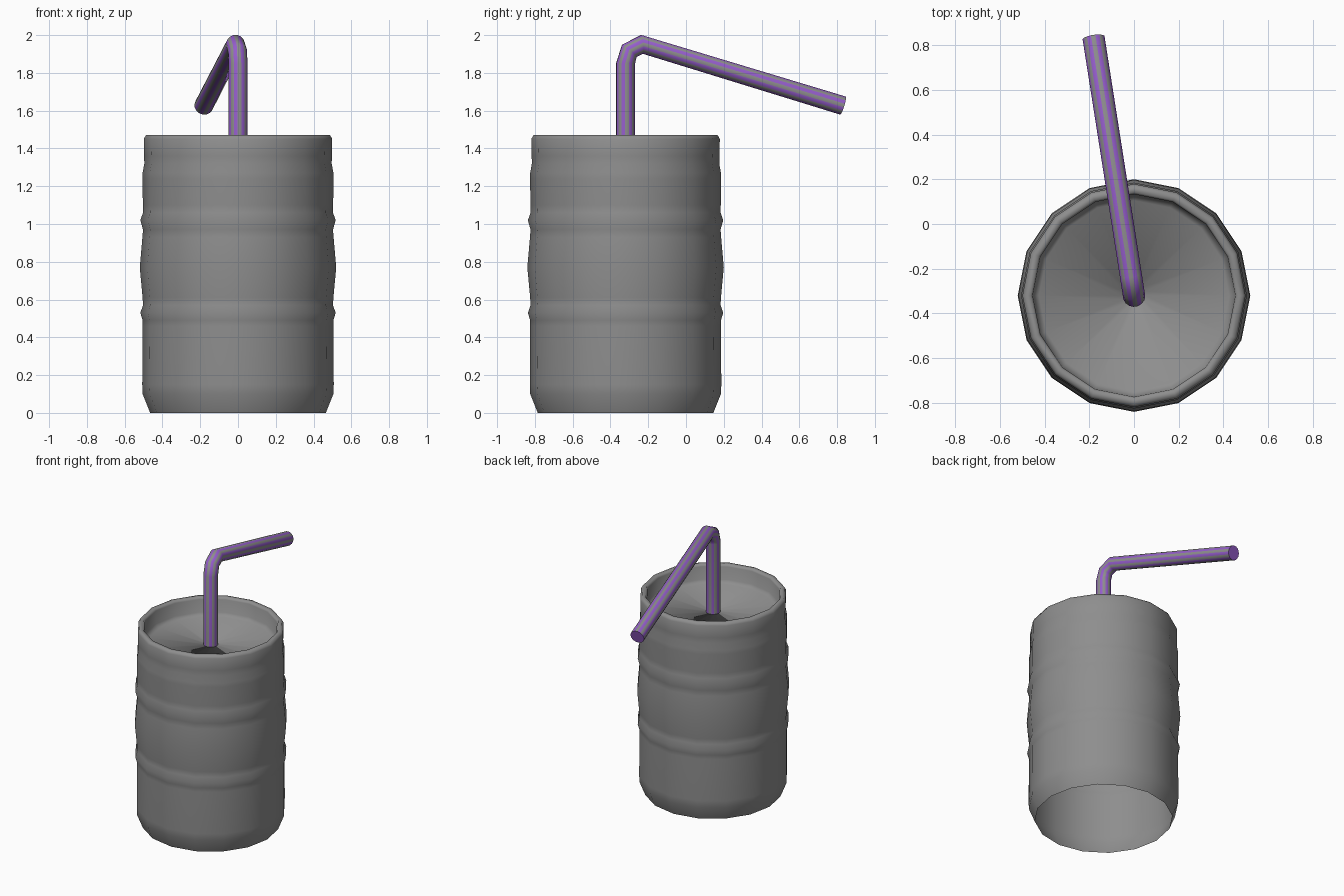
import bpy, bmesh
from math import sin, cos, pi, radians
from mathutils import Vector

if "Cube" in bpy.data.objects:
    bpy.data.objects.remove(bpy.data.objects["Cube"])

CY = -0.32  # y of the can axis


def finish(name, bm, angle, mats):
    mesh = bpy.data.meshes.new(name)
    bm.to_mesh(mesh)
    bm.free()
    for m in mats:
        mesh.materials.append(m)
    obj = bpy.data.objects.new(name, mesh)
    bpy.context.collection.objects.link(obj)
    bpy.ops.object.select_all(action='DESELECT')
    obj.select_set(True)
    bpy.context.view_layer.objects.active = obj
    bpy.ops.object.shade_smooth_by_angle(angle=radians(angle))
    return obj


def material(name, rgb):
    m = bpy.data.materials.new(name)
    m.diffuse_color = (*rgb, 1)
    m.use_nodes = True
    m.node_tree.nodes["Principled BSDF"].inputs["Base Color"].default_value = m.diffuse_color
    return m


def skin(bm, rings):
    """Bridge consecutive rings of points; returns (side index, face) pairs and the vertex rings."""
    vs = [[bm.verts.new(p) for p in ring] for ring in rings]
    n = len(vs[0])
    sides = []
    for a, b in zip(vs, vs[1:]):
        for i in range(n):
            j = (i + 1) % n
            sides.append((i, bm.faces.new((a[i], a[j], b[j], b[i]))))
    return sides, vs


grey = material("grey", (0.27, 0.27, 0.27))
purple = material("straw_purple", (0.3, 0.11, 0.6))

# Can: 16-sided turned profile, open below, with ribs, raised rim and recessed lid
profile = [(0.465, 0), (0.505, 0.1), (0.507, 0.15), (0.505, 0.46), (0.505, 0.49),
           (0.517, 0.53), (0.503, 0.57), (0.505, 0.61), (0.52, 0.77), (0.506, 0.93),
           (0.503, 0.97), (0.517, 1.02), (0.503, 1.06), (0.504, 1.1), (0.505, 1.24),
           (0.505, 1.27), (0.496, 1.32), (0.497, 1.36), (0.499, 1.45), (0.488, 1.47),
           (0.462, 1.47), (0.453, 1.455), (0.45, 1.36), (0.425, 1.335),
           (0.05, 1.33), (0.035, 1.27)]
bm = bmesh.new()
skin(bm, [[(r * cos(k * pi / 8), CY + r * sin(k * pi / 8), z) for k in range(16)]
          for r, z in profile])
finish("can", bm, 100, [grey])

# Straw: bent tube, alternating lengthwise stripes
SIDES, R = 16, 0.0505
d = Vector((-0.155, 0.988, 0)).normalized()   # horizontal direction of the arm
side = Vector((d.y, -d.x, 0))
up = Vector((0, 0, 1))
# (distance along arm, height, tilt of the ring)
path = [(0, 1.27, 0), (0, 1.85, 0), (0.02, 1.917, 40), (0.088, 1.951, 85), (1.165, 1.627, 107)]
rings = []
for dist, z, tilt in path:
    c = Vector((0, CY, z)) + d * dist
    u = up * sin(radians(tilt)) - d * cos(radians(tilt))
    rings.append([c + R * (side * cos(a) + u * sin(a))
                  for a in ((k + 0.5) * 2 * pi / SIDES for k in range(SIDES))])
bm = bmesh.new()
sides, vs = skin(bm, rings)
for i, f in sides:
    f.material_index = i % 2 == 0
bm.faces.new(vs[-1]).material_index = 1
bmesh.ops.recalc_face_normals(bm, faces=bm.faces)
# the stripe on the outer side of the bend is grey
finish("straw", bm, 60, [grey, purple])
